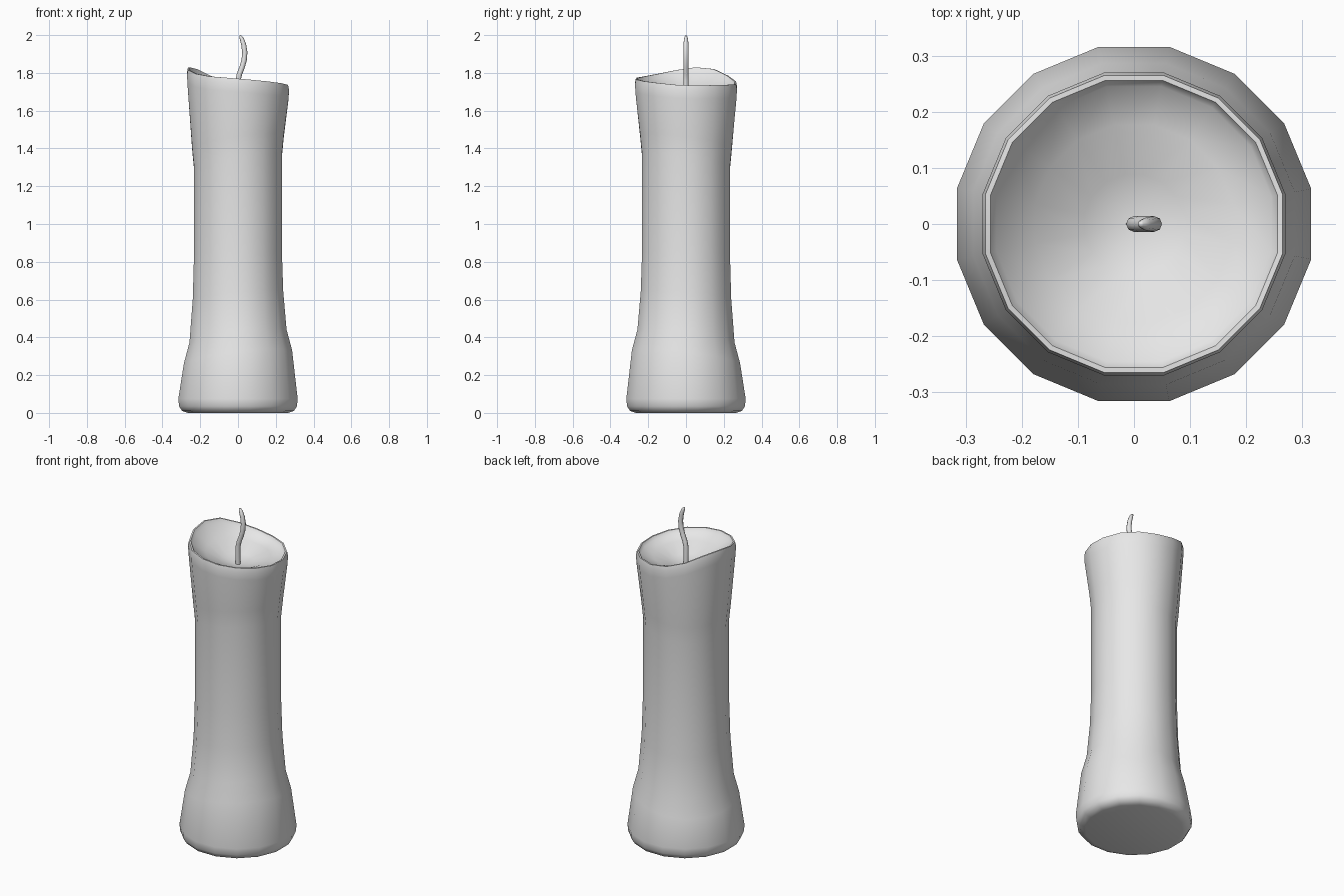
import bpy, bmesh, math
from mathutils import Vector

old = bpy.data.objects.get("Cube")
if old:
    bpy.data.objects.remove(old, do_unlink=True)

SIDES = 16


def make_material(name, rgb):
    mat = bpy.data.materials.new(name)
    mat.use_nodes = True
    mat.diffuse_color = (*rgb, 1)
    mat.node_tree.nodes["Principled BSDF"].inputs["Base Color"].default_value = (*rgb, 1)
    return mat


def loft(name, rings, mat, end=None, angle=60):
    """Skin a stack of point rings; cap the start, and cap or close the end to a point."""
    bm = bmesh.new()
    loops = [[bm.verts.new(p) for p in ring] for ring in rings]
    n = len(loops[0])
    for a, b in zip(loops, loops[1:]):
        for i in range(n):
            j = (i + 1) % n
            bm.faces.new((a[i], a[j], b[j], b[i]))
    bm.faces.new(loops[0][::-1])
    if end:
        tip = bm.verts.new(end)
        for i in range(n):
            bm.faces.new((loops[-1][i], loops[-1][(i + 1) % n], tip))
    else:
        bm.faces.new(loops[-1])
    bmesh.ops.recalc_face_normals(bm, faces=bm.faces)
    mesh = bpy.data.meshes.new(name)
    bm.to_mesh(mesh)
    bm.free()
    mesh.materials.append(mat)
    obj = bpy.data.objects.new(name, mesh)
    bpy.context.collection.objects.link(obj)
    bpy.ops.object.select_all(action='DESELECT')
    obj.select_set(True)
    bpy.context.view_layer.objects.active = obj
    bpy.ops.object.shade_smooth_by_angle(angle=math.radians(angle))
    return obj


def rim_height(deg):
    """Uneven melted lip, highest on the back right."""
    keys = [(0, 1.732), (90, 1.74), (124, 1.785), (146, 1.82), (168, 1.83),
            (191, 1.815), (225, 1.785), (270, 1.77), (360, 1.732)]
    for (a, za), (b, zb) in zip(keys, keys[1:]):
        if a <= deg <= b:
            return za + (zb - za) * (deg - a) / (b - a)


def body_ring(radius, height):
    """height(deg) gives z for each corner of the ring."""
    ring = []
    for i in range(SIDES):
        deg = (i + 0.5) * 360 / SIDES
        a = math.radians(deg)
        ring.append((radius * math.cos(a), radius * math.sin(a), height(deg)))
    return ring


def slanted(z, sway):
    return lambda deg: z + sway * math.cos(math.radians(deg + 45))


wax = make_material("grey wax", (0.8, 0.8, 0.8))

# Candle body: foot, swollen base, narrow shaft, flared neck
profile = [(0.27, 0.0, 0), (0.302, 0.01, 0), (0.318, 0.035, 0), (0.322, 0.075, 0),
           (0.292, 0.29, 0.05), (0.262, 0.40, 0.05), (0.244, 0.62, 0.03), (0.237, 0.85, 0),
           (0.237, 1.33, 0.05), (0.247, 1.43, 0.05)]
rings = [body_ring(r, slanted(z, sway)) for r, z, sway in profile]
# Lip and melted bowl: radius, and drop below the lip
for r, drop in [(0.273, 0.07), (0.275, 0.025), (0.27, 0.0), (0.261, 0.0), (0.25, 0.02)]:
    rings.append(body_ring(r, lambda deg, d=drop: rim_height(deg) - d))
for r, mix, floor in [(0.18, 0.4, 1.69), (0.09, 0.12, 1.665)]:
    rings.append(body_ring(r, lambda deg, m=mix, f=floor: f + m * (rim_height(deg) - f)))
loft("candle_body", rings, wax, end=(0, 0, 1.655))

# Wick: bent tube, narrowing to the tip
path = [(0, 1.64, 0.014), (0.0, 1.76, 0.014), (0.008, 1.795, 0.014), (0.022, 1.83, 0.014),
        (0.033, 1.87, 0.014), (0.036, 1.91, 0.014), (0.03, 1.95, 0.013), (0.02, 1.98, 0.011),
        (0.012, 1.995, 0.006)]
centres = [Vector((x, 0, z)) for x, z, r in path]
wick = []
for k, (c, (x, z, r)) in enumerate(zip(centres, path)):
    along = (centres[min(k + 1, len(path) - 1)] - centres[max(k - 1, 0)]).normalized()
    side = Vector((0, 1, 0)).cross(along)
    wick.append([c + side * r * math.cos(t * math.tau / 8) + Vector((0, r * math.sin(t * math.tau / 8), 0))
                 for t in range(8)])
loft("wick", wick, wax, end=(0.01, 0, 2.0))
